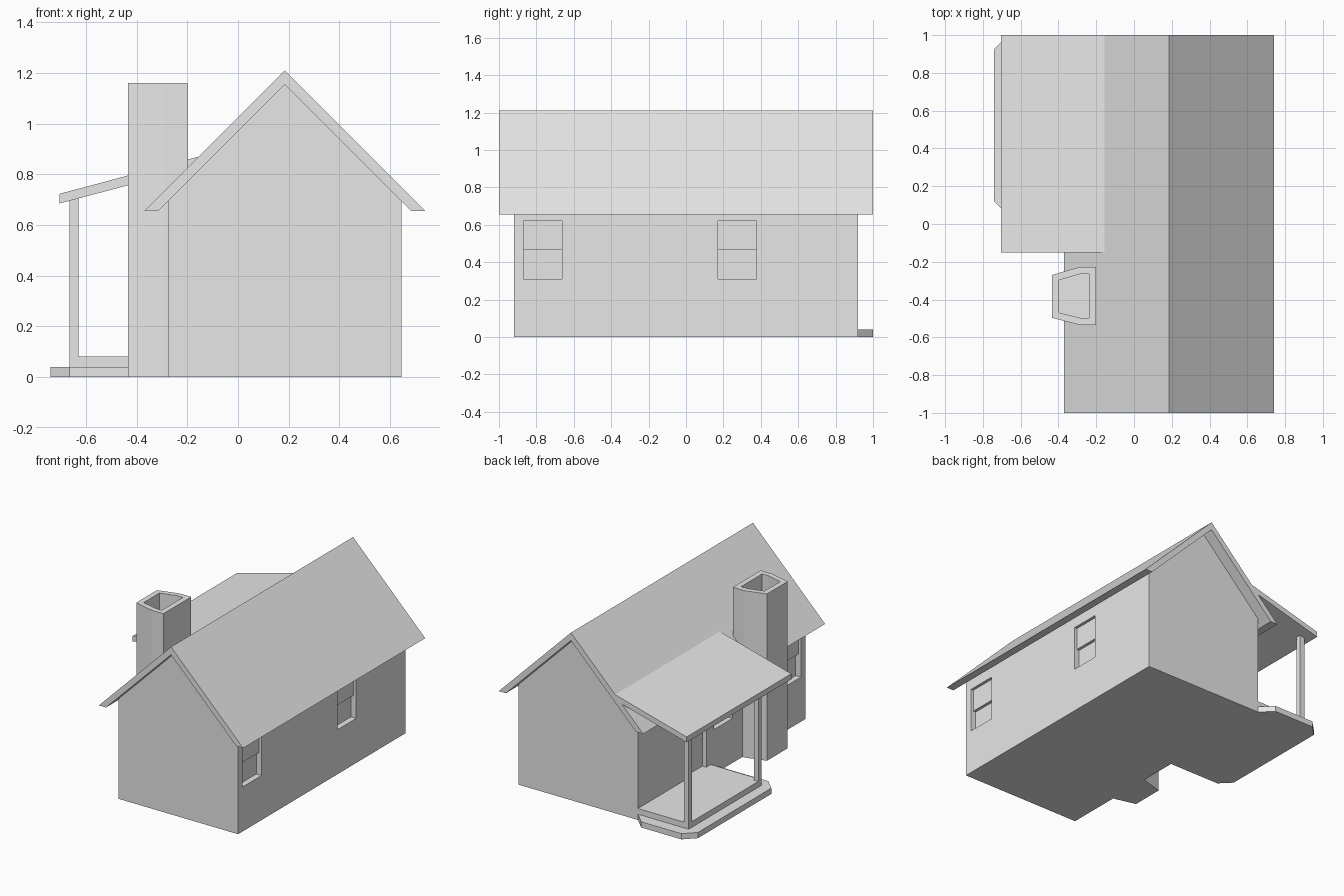
import bpy
import bmesh

cube = bpy.data.objects.get("Cube")
if cube:
    bpy.data.objects.remove(cube, do_unlink=True)

# Single plain material
plaster = bpy.data.materials.new("light_grey")
plaster.use_nodes = True
grey = (0.8, 0.8, 0.8, 1)
plaster.diffuse_color = grey
plaster.node_tree.nodes["Principled BSDF"].inputs["Base Color"].default_value = grey


def prism(name, outline, axis, low, high):
    """Extrude a 2D outline: (x, z) along 'y', or (x, y) along 'z'."""
    def place(a, b, t):
        return (a, t, b) if axis == "y" else (a, b, t)
    bm = bmesh.new()
    ends = [[bm.verts.new(place(a, b, t)) for a, b in outline] for t in (low, high)]
    for ring in ends:
        bm.faces.new(ring)
    n = len(outline)
    for i in range(n):
        j = (i + 1) % n
        bm.faces.new((ends[0][i], ends[0][j], ends[1][j], ends[1][i]))
    bmesh.ops.recalc_face_normals(bm, faces=bm.faces)
    mesh = bpy.data.meshes.new(name)
    bm.to_mesh(mesh)
    bm.free()
    mesh.materials.append(plaster)
    obj = bpy.data.objects.new(name, mesh)
    bpy.context.collection.objects.link(obj)
    return obj


def box(name, x, y, z):
    return prism(name, [(x[0], y[0]), (x[1], y[0]), (x[1], y[1]), (x[0], y[1])], "z", *z)


def carve(target, cutter):
    """Cut one solid out of another, then discard the cutter."""
    mod = target.modifiers.new("cut", "BOOLEAN")
    mod.operation = "DIFFERENCE"
    mod.solver = "EXACT"
    mod.object = cutter
    cutter.hide_render = True
    bpy.context.view_layer.objects.active = target
    bpy.ops.object.modifier_apply(modifier=mod.name)
    bpy.data.objects.remove(cutter, do_unlink=True)


LEFT, RIGHT, RIDGE = -0.275, 0.645, 0.185
EAVE, WALL_TOP, GABLE, TOP = 0.655, 0.695, 1.155, 1.21

# Gabled house body
walls = prism("house_walls", [(LEFT, 0), (RIGHT, 0), (RIGHT, WALL_TOP),
                              (RIDGE, GABLE), (LEFT, WALL_TOP)], "y", -0.92, 0.92)


def recess(wall_x, inward, y, z, depth):
    x = sorted((wall_x - inward * 0.05, wall_x + inward * depth))
    carve(walls, box("cutter", x, y, z))


# Sash windows: the lower pane sits deeper than the upper one
windows = [(RIGHT, -1, -0.87), (RIGHT, -1, 0.17), (LEFT, 1, -0.87), (LEFT, 1, -0.12)]
for wall_x, inward, y in windows:
    span = (y, y + 0.207)
    recess(wall_x, inward, span, (0.465, 0.62), 0.02)
    recess(wall_x, inward, span, (0.31, 0.465), 0.04)

# Door recess under the porch
recess(LEFT, 1, (0.17, 0.38), (0.08, 0.62), 0.03)

# Main roof, a chevron with level-cut eaves
run, inner = TOP - EAVE, GABLE - EAVE
prism("main_roof", [(RIDGE - run, EAVE), (RIDGE, TOP), (RIDGE + run, EAVE),
                    (RIDGE + inner, EAVE), (RIDGE, GABLE), (RIDGE - inner, EAVE)],
      "y", -1, 1)

# Lean-to porch roof running into the main roof
prism("porch_roof", [(-0.705, 0.685), (-0.705, 0.723), (-0.155, 0.87), (-0.208, 0.817)],
      "y", -0.15, 1)

# Hollow chimney with slanted outer corners
chimney = prism("chimney", [(-0.2, -0.228), (-0.29, -0.228), (-0.434, -0.27),
                            (-0.434, -0.497), (-0.29, -0.534), (-0.2, -0.534)],
                "z", 0, 1.16)
flue = prism("flue_cutter", [(-0.238, -0.265), (-0.285, -0.265), (-0.397, -0.297),
                             (-0.397, -0.469), (-0.285, -0.497), (-0.238, -0.497)],
             "z", 0.86, 1.3)
carve(chimney, flue)

# Porch floor and the chamfered step around it
box("porch_floor", (-0.665, LEFT), (0.12, 0.92), (0, 0.08))
prism("porch_step", [(LEFT, 0.92), (-0.355, 1), (-0.665, 1), (-0.74, 0.925),
                     (-0.74, 0.12), (-0.665, 0.045), (LEFT, 0.045)], "z", 0, 0.04)

# Porch posts, with tops cut to the roof slope
for name, y in (("front_porch_post", 0.12), ("back_porch_post", 0.885)):
    prism(name, [(-0.665, 0.08), (-0.63, 0.08), (-0.63, 0.706), (-0.665, 0.697)],
          "y", y, y + 0.035)
